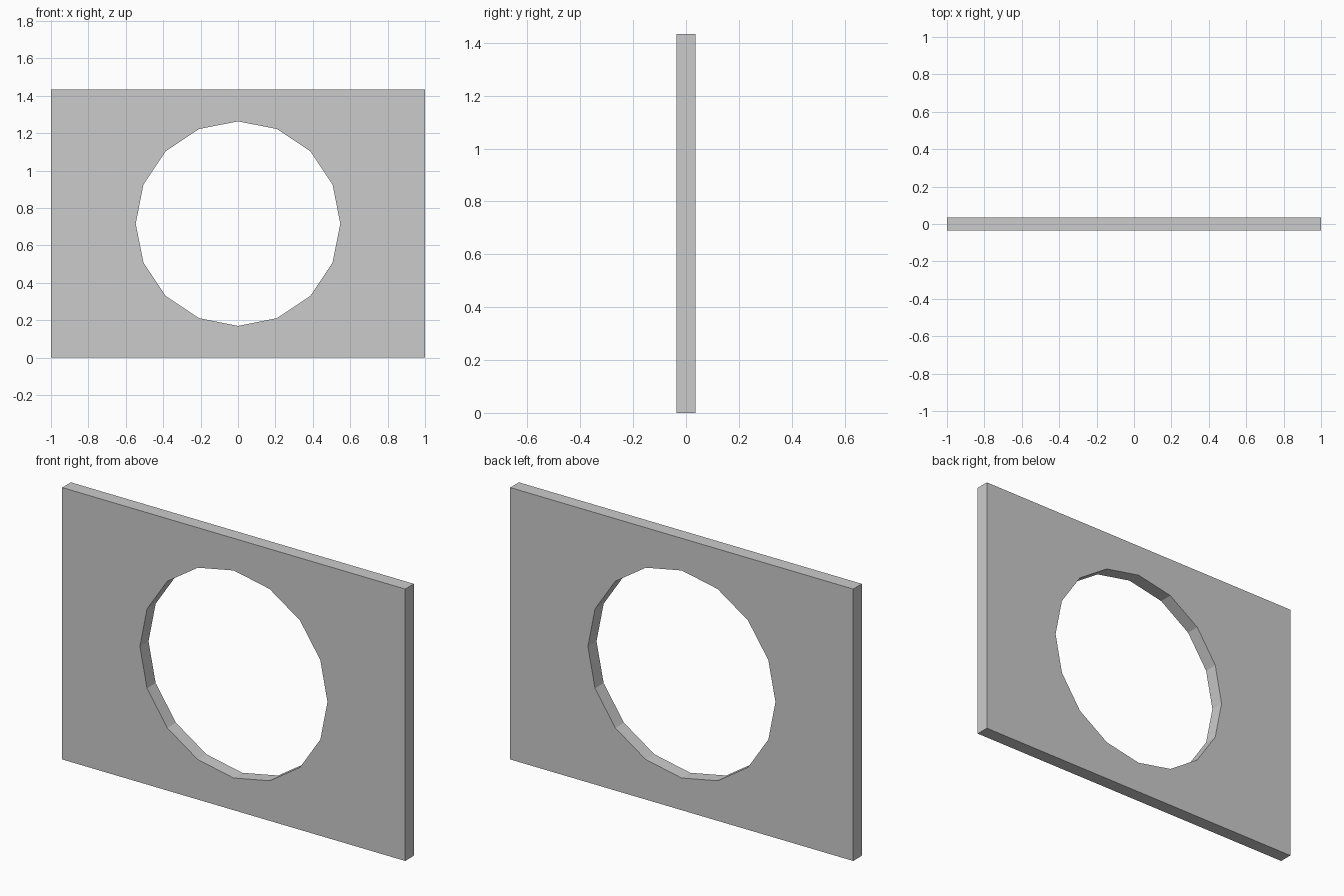
import bpy, bmesh
from math import cos, sin, pi

if "Cube" in bpy.data.objects:
    bpy.data.objects.remove(bpy.data.objects["Cube"])

WIDTH, HEIGHT, THICK = 2.0, 1.433, 0.072
RADIUS, SIDES = 0.547, 16


def add_outline(curve, points):
    spline = curve.splines.new('POLY')
    spline.points.add(len(points) - 1)
    for p, (x, y) in zip(spline.points, points):
        p.co = (x, y, 0, 1)
    spline.use_cyclic_u = True


# Flat profile: rectangle with a 16-sided round opening
profile = bpy.data.curves.new("panel_profile", 'CURVE')
profile.dimensions = '2D'
profile.fill_mode = 'BOTH'
profile.extrude = THICK / 2
w, h = WIDTH / 2, HEIGHT / 2
add_outline(profile, [(-w, -h), (w, -h), (w, h), (-w, h)])
add_outline(profile, [(RADIUS * cos(2 * pi * i / SIDES), RADIUS * sin(2 * pi * i / SIDES))
                      for i in range(SIDES)])

# Upright panel standing on the ground
panel = bpy.data.objects.new("panel_with_round_opening", profile)
bpy.context.collection.objects.link(panel)
panel.location.z = h
panel.rotation_euler.x = pi / 2
bpy.context.view_layer.objects.active = panel
panel.select_set(True)
bpy.ops.object.convert(target='MESH')
panel = bpy.context.object

# Weld the faces to the rims and keep every side flat
bm = bmesh.new()
bm.from_mesh(panel.data)
bmesh.ops.remove_doubles(bm, verts=bm.verts, dist=1e-4)
bmesh.ops.recalc_face_normals(bm, faces=bm.faces)
for f in bm.faces:
    f.smooth = False
bm.to_mesh(panel.data)
bm.free()
